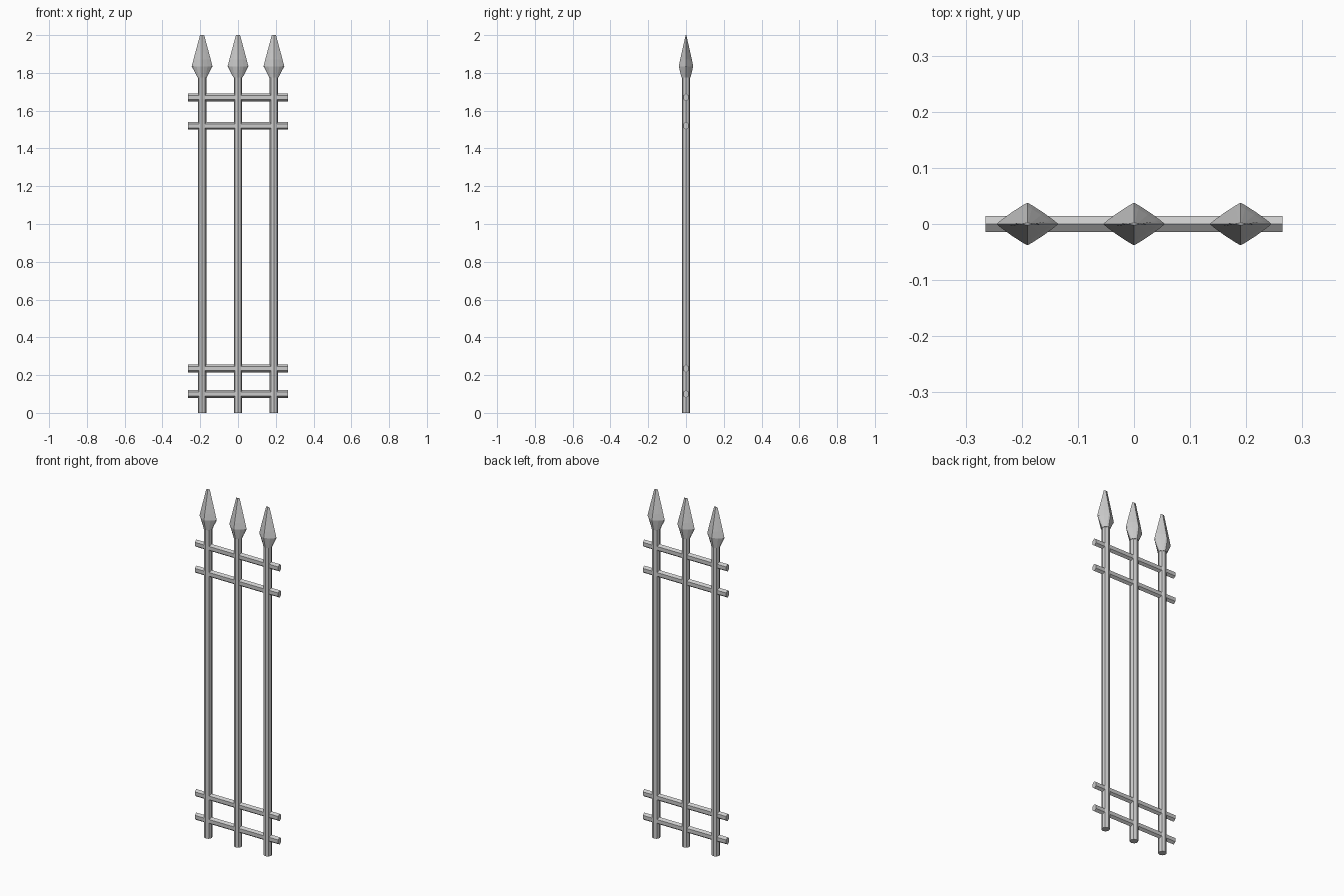
import bpy, bmesh, math

if "Cube" in bpy.data.objects:
    bpy.data.objects.remove(bpy.data.objects["Cube"])


def loft(name, rings):
    """Skin a list of equal-length point rings and cap both ends."""
    bm = bmesh.new()
    loops = [[bm.verts.new(p) for p in ring] for ring in rings]
    n = len(loops[0])
    for a, b in zip(loops, loops[1:]):
        for i in range(n):
            j = (i + 1) % n
            bm.faces.new((a[i], a[j], b[j], b[i]))
    bm.faces.new(loops[0])
    bm.faces.new(loops[-1])
    bmesh.ops.recalc_face_normals(bm, faces=bm.faces[:])
    mesh = bpy.data.meshes.new(name)
    bm.to_mesh(mesh)
    bm.free()
    obj = bpy.data.objects.new(name, mesh)
    bpy.context.collection.objects.link(obj)
    return obj


def spear_ring(x, z, rx, ry, power, n=16):
    """Superellipse outline: power 1 is round, 2 is a diamond."""
    ring = []
    for i in range(n):
        a = 2 * math.pi * i / n
        c, s = math.cos(a), math.sin(a)
        ring.append((x + rx * math.copysign(abs(c) ** power, c),
                     ry * math.copysign(abs(s) ** power, s), z))
    return ring


def oval(n, ra, rb):
    return [(ra * math.cos(2 * math.pi * i / n), rb * math.sin(2 * math.pi * i / n))
            for i in range(n)]


for k, x in enumerate((-0.19, 0, 0.19)):
    # Upright post
    loft(f"post_{k}", [[(x + a, b, z) for a, b in oval(8, 0.022, 0.022)]
                       for z in (0, 1.78)])
    # Flattened spear point, round at the socket and diamond above
    loft(f"spear_point_{k}", [spear_ring(x, 1.775, 0.024, 0.024, 1.0),
                              spear_ring(x, 1.835, 0.055, 0.038, 1.85),
                              spear_ring(x, 1.87, 0.046, 0.031, 1.85),
                              spear_ring(x, 2.0, 0.011, 0.002, 1.85)])

# Horizontal rails, ridged along top and bottom
for k, z0 in enumerate((0.10, 0.235, 1.52, 1.67)):
    loft(f"rail_{k}", [[(x, b, z0 + a) for a, b in oval(6, 0.021, 0.0162)]
                       for x in (-0.265, 0.265)])
